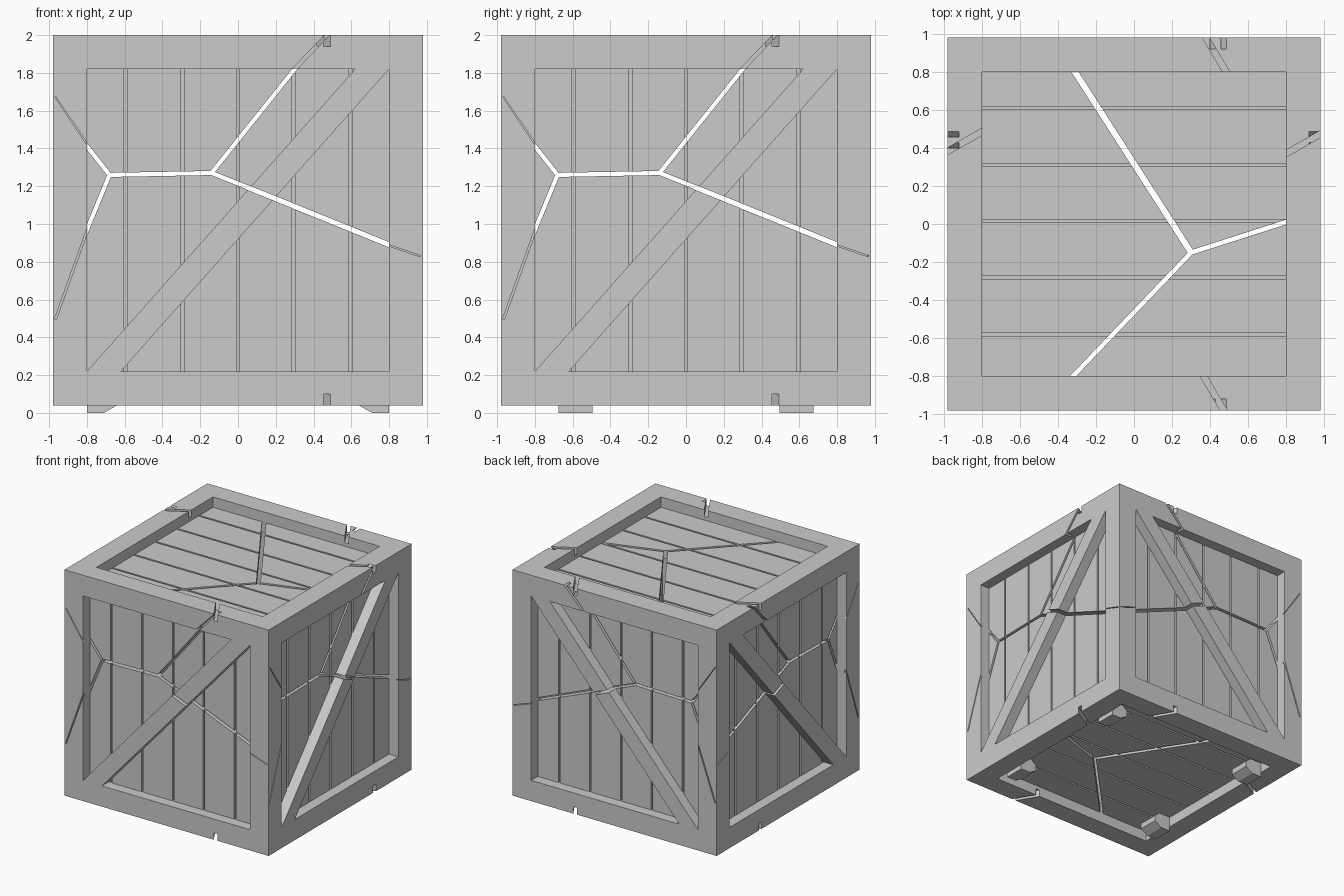
import bpy, bmesh, math
from mathutils import Vector

if "Cube" in bpy.data.objects:
    bpy.data.objects.remove(bpy.data.objects["Cube"])

MID = 1.02      # height of the crate centre
OUT = 0.98      # half size of the frame
WIN = 0.80      # half size of each recessed window
PANEL = 0.89    # distance of panel surface from the centre

grey = bpy.data.materials.new("plain_grey")
grey.diffuse_color = (0.6, 0.6, 0.6, 1)
grey.use_nodes = True
grey.node_tree.nodes["Principled BSDF"].inputs["Base Color"].default_value = grey.diffuse_color

# u, v run along a side, w points outward from the centre
SIDES = {
    "front": lambda u, v, w: (u, -w, MID + v),
    "back": lambda u, v, w: (u, w, MID + v),
    "right": lambda u, v, w: (w, u, MID + v),
    "left": lambda u, v, w: (-w, u, MID + v),
    "top": lambda u, v, w: (u, v, MID + w),
    "bottom": lambda u, v, w: (u, v, MID - w),
}


def prism(bm, pts, w0, w1, place):
    """Extrude a flat outline between two depths."""
    a = [bm.verts.new(place(u, v, w0)) for u, v in pts]
    b = [bm.verts.new(place(u, v, w1)) for u, v in pts]
    n = len(pts)
    bm.faces.new(a)
    bm.faces.new(b[::-1])
    for i in range(n):
        j = (i + 1) % n
        bm.faces.new((a[i], b[i], b[j], a[j]))


def rect(u0, u1, v0, v1):
    return [(u0, v0), (u1, v0), (u1, v1), (u0, v1)]


def strip(p, q, width):
    """Outline of a thin straight crack from p to q."""
    p, q = Vector(p), Vector(q)
    d = (q - p).normalized()
    n = Vector((-d.y, d.x)) * width / 2
    e = d * width * 0.4
    return [tuple(c) for c in (p - e - n, q + e - n, q + e + n, p - e + n)]


def finish(name, bm, helper=False):
    bmesh.ops.recalc_face_normals(bm, faces=bm.faces[:])
    me = bpy.data.meshes.new(name)
    bm.to_mesh(me)
    bm.free()
    me.materials.append(grey)
    ob = bpy.data.objects.new(name, me)
    bpy.context.collection.objects.link(ob)
    if helper:
        ob.hide_render = True
        ob.display_type = 'WIRE'
    return ob


def cut(ob, cutter):
    m = ob.modifiers.new("cut", 'BOOLEAN')
    m.operation = 'DIFFERENCE'
    m.solver = 'EXACT'
    m.use_self = True
    m.object = cutter


# Crack paths inside the windows: start, end, width
wall_cracks = [
    ((-0.83, 0.43), (-0.68, 0.24), 0.022),
    ((-0.68, 0.24), (-0.14, 0.25), 0.022),
    ((-0.14, 0.25), (0.32, 0.825), 0.022),
    ((-0.14, 0.25), (0.06, 0.17), 0.022),
    ((0.06, 0.17), (0.83, -0.142), 0.026),
    ((-0.68, 0.24), (-0.82, -0.10), 0.022),
]
lid_cracks = [
    ((-0.33, 0.83), (0.30, -0.15), 0.032),
    ((0.30, -0.15), (0.83, 0.02), 0.024),
    ((0.30, -0.15), (-0.34, -0.82), 0.024),
]
# Cracks across the frame
wall_frame_cracks = [
    ((0.28, 0.78), (0.50, 1.01), 0.02),
    ((-0.79, -0.03), (-0.965, -0.52), 0.01),
    ((-0.79, 0.39), (-0.965, 0.65), 0.006),
    ((0.79, -0.13), (0.965, -0.19), 0.006),
]
lid_frame_cracks = [
    ((0.36, 1.01), (0.49, 0.79), 0.032),
    ((0.36, -0.79), (0.49, -1.01), 0.032),
    ((-1.01, 0.365), (-0.79, 0.49), 0.032),
    ((0.79, 0.365), (1.01, 0.49), 0.032),
]
grooves = (-0.595, -0.295, 0.0, 0.295, 0.595)

# Frame: a cube opened by square windows along each axis
bm = bmesh.new()
prism(bm, rect(-OUT, OUT, -OUT, OUT), -OUT, OUT, SIDES["top"])
frame = finish("frame", bm)
bm = bmesh.new()
for side in ("back", "right", "top"):
    prism(bm, rect(-WIN, WIN, -WIN, WIN), -1.2, 1.2, SIDES[side])
cut(frame, finish("window_cutter", bm, True))

frame_bm = bmesh.new()
for side, place in SIDES.items():
    lid = side in ("top", "bottom")

    # Frame crack cutters, shallow
    for p, q, w in (lid_frame_cracks if lid else wall_frame_cracks):
        depth = 0.06 if w > 0.015 else 0.02
        prism(frame_bm, strip(p, q, w), OUT - depth, 1.1, place)

    # Panel crack cutters, right through the boards
    bm = bmesh.new()
    for p, q, w in (lid_cracks if lid else wall_cracks):
        prism(bm, strip(p, q, w), 0.79, 1.1, place)
    crack_cutter = finish(side + "_crack_cutter", bm, True)

    # Grooves between planks
    bm = bmesh.new()
    for g in grooves:
        if lid:
            g += 0.015
            outline = rect(-0.85, 0.85, g - 0.008, g + 0.008)
        else:
            outline = rect(g - 0.008, g + 0.008, -0.85, 0.85)
        prism(bm, outline, PANEL - 0.02, PANEL + 0.05, place)
    groove_cutter = finish(side + "_groove_cutter", bm, True)

    # Planked panel
    bm = bmesh.new()
    prism(bm, rect(-WIN, WIN, -WIN, WIN), 0.82, PANEL, place)
    panel = finish(side + "_panel", bm)
    cut(panel, groove_cutter)
    cut(panel, crack_cutter)

    # Diagonal brace, flush with the frame
    if not lid:
        bm = bmesh.new()
        prism(bm, [(-0.8, -0.8), (-0.62, -0.8), (0.8, 0.8), (0.62, 0.8)],
              PANEL - 0.01, OUT, place)
        brace = finish(side + "_brace", bm)
        cut(brace, crack_cutter)

cut(frame, finish("frame_crack_cutter", frame_bm, True))

# Chamfered feet against the bottom frame
foot = [(0.80, 0.0), (0.71, 0.0), (0.64, 0.04), (0.64, 0.09), (0.70, 0.14), (0.80, 0.14)]
for sx, xn in ((-1, "left"), (1, "right")):
    for sy, yn in ((-1, "front"), (1, "back")):
        bm = bmesh.new()
        prism(bm, foot, 0.495, 0.675,
              lambda u, v, w: (sx * u, sy * w, v))
        finish(f"{yn}_{xn}_foot", bm)
